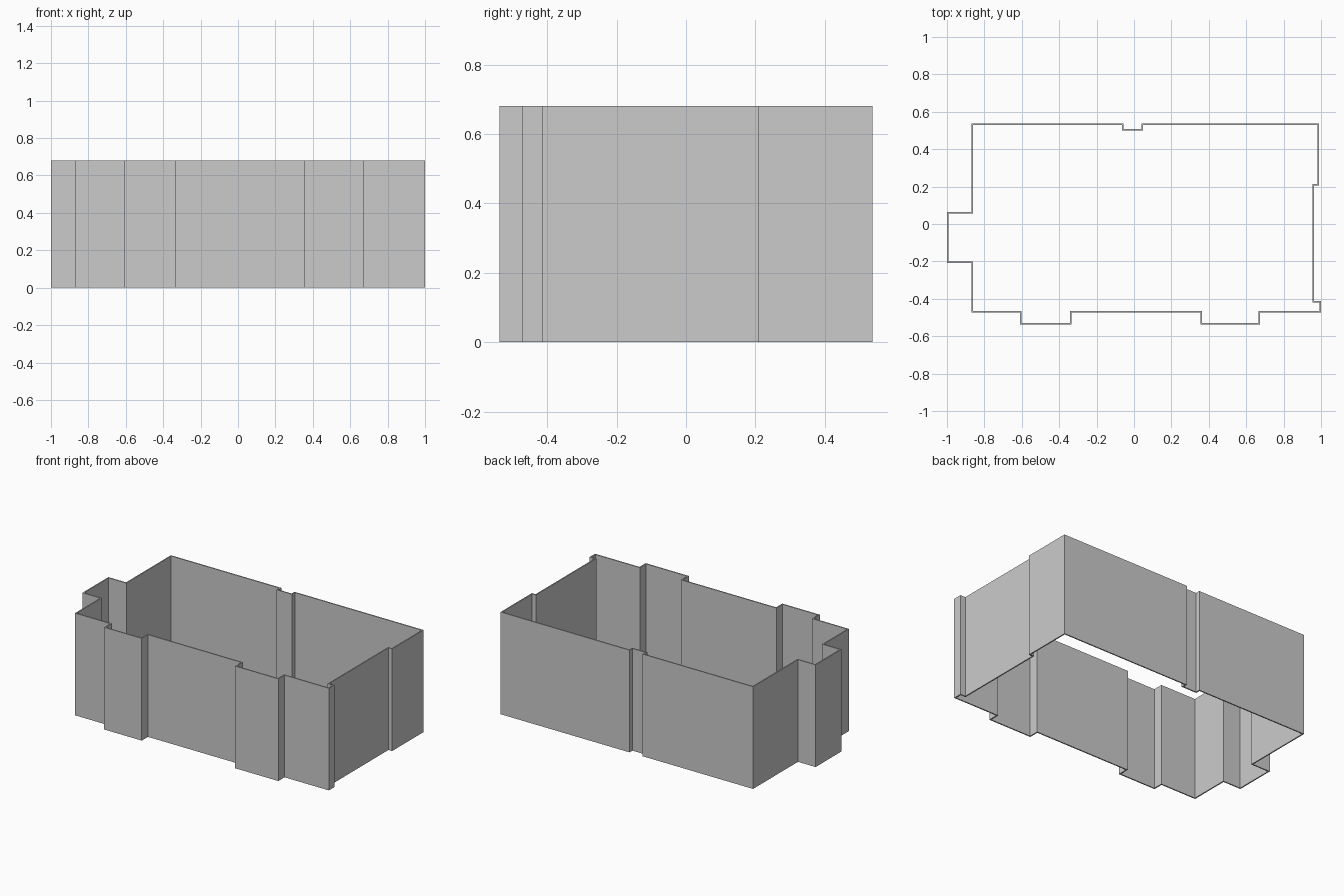
import bpy
import bmesh

if "Cube" in bpy.data.objects:
    bpy.data.objects.remove(bpy.data.objects["Cube"])

HEIGHT = 0.68
THICKNESS = 0.008

# Outer floor-plan outline, counter-clockwise from the front left corner
outline = [
    (-0.87, -0.472), (-0.61, -0.472), (-0.61, -0.537), (-0.333, -0.537),   # front left bay
    (-0.333, -0.472), (0.355, -0.472), (0.355, -0.537), (0.673, -0.537),   # front right bay
    (0.673, -0.472), (1.0, -0.472), (1.0, -0.413), (0.963, -0.413),        # right recess
    (0.963, 0.207), (0.99, 0.207), (0.99, 0.537),
    (0.04, 0.537), (0.04, 0.507), (-0.057, 0.507), (-0.057, 0.537),        # back notch
    (-0.87, 0.537), (-0.87, 0.065), (-1.0, 0.065), (-1.0, -0.208),         # left bay
    (-0.87, -0.208),
]

# Upright wall faces around the outline, open at top and bottom
bm = bmesh.new()
low = [bm.verts.new((x, y, 0)) for x, y in outline]
high = [bm.verts.new((x, y, HEIGHT)) for x, y in outline]
n = len(outline)
for i in range(n):
    j = (i + 1) % n
    bm.faces.new((low[i], low[j], high[j], high[i]))

mesh = bpy.data.meshes.new("outer_walls")
bm.to_mesh(mesh)
bm.free()
walls = bpy.data.objects.new("outer_walls", mesh)
bpy.context.collection.objects.link(walls)

# Wall thickness, grown inwards
solid = walls.modifiers.new("wall_thickness", 'SOLIDIFY')
solid.thickness = THICKNESS
solid.offset = -1
solid.use_even_offset = True
